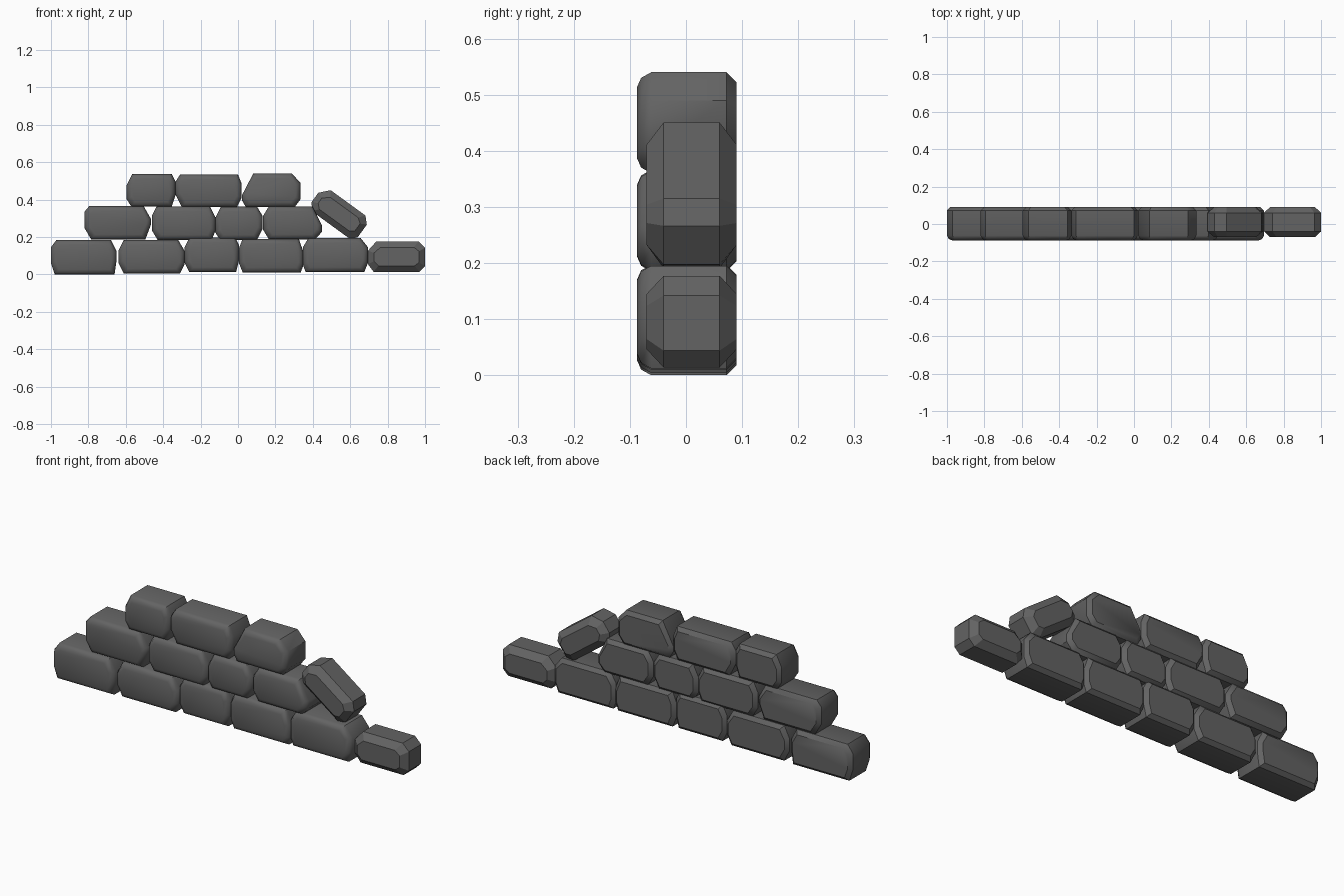
import bpy, bmesh, math
from mathutils import Matrix, Vector

if "Cube" in bpy.data.objects:
    bpy.data.objects.remove(bpy.data.objects["Cube"], do_unlink=True)

grey = bpy.data.materials.new("dark grey stone")
grey.use_nodes = True
colour = (0.125, 0.125, 0.125, 1)
grey.diffuse_color = colour
grey.node_tree.nodes["Principled BSDF"].inputs["Base Color"].default_value = colour

# Depth layers (y, inset): rounded front and chamfered back, or plain chamfers
ROUNDED = [(-.087, .026), (-.08, .01), (-.062, 0), (.072, 0), (.09, .018)]
CHIPPED = [(-.07, .032), (-.04, 0), (.06, 0), (.09, .032)]
# Corner cuts (dx, dz): bottom left, bottom right, top right, top left
WORN = [(.025, .045), (.02, .04), (.035, .06), (.03, .045)]


def stone(name, x0, x1, z0, z1, cuts=WORN, layers=ROUNDED, tilt=0):
    """Octagonal outline carried through the depth layers, with capped ends."""
    hx, hz = (x1 - x0) / 2, (z1 - z0) / 2
    outline = []
    for k, (sx, sz) in enumerate([(-1, -1), (1, -1), (1, 1), (-1, 1)]):
        dx, dz = cuts[k]
        pair = [(sx * hx, sz * (hz - dz)), (sx * (hx - dx), sz * hz)]
        outline += pair if k % 2 == 0 else pair[::-1]
    bm = bmesh.new()
    rings = [[bm.verts.new((x * (1 - i / hx), y, z * (1 - i / hz)))
              for x, z in outline] for y, i in layers]
    n = len(outline)
    for a, b in zip(rings, rings[1:]):
        for j in range(n):
            bm.faces.new((a[j], a[(j + 1) % n], b[(j + 1) % n], b[j]))
    bm.faces.new(rings[0])
    bm.faces.new(rings[-1][::-1])
    bmesh.ops.recalc_face_normals(bm, faces=bm.faces)
    centre = Vector(((x0 + x1) / 2, 0, (z0 + z1) / 2))
    bm.transform(Matrix.Translation(centre) @ Matrix.Rotation(math.radians(tilt), 4, "Y"))
    mesh = bpy.data.meshes.new(name)
    bm.to_mesh(mesh)
    bm.free()
    mesh.materials.append(grey)
    obj = bpy.data.objects.new(name, mesh)
    bpy.context.collection.objects.link(obj)
    if layers is ROUNDED:
        bpy.ops.object.select_all(action="DESELECT")
        obj.select_set(True)
        bpy.context.view_layer.objects.active = obj
        bpy.ops.object.shade_smooth_by_angle(angle=math.radians(40))
    return obj


# Bottom course
stone("bottom_stone_1", -1, -.65, 0, .185, [(.02, .06), (.01, .07), (.03, .06), (.03, .04)])
stone("bottom_stone_2", -.64, -.285, .004, .185, [(.03, .06), (.025, .05), (.035, .06), (.03, .06)])
stone("bottom_stone_3", -.285, .005, .012, .197, [(.025, .05), (.015, .06), (.02, .04), (.025, .05)])
stone("bottom_stone_4", .005, .35, .01, .19, [(.02, .05), (.015, .04), (.025, .07), (.02, .05)])
stone("bottom_stone_5", .347, .695, .012, .195, [(.015, .04), (.02, .05), (.04, .05), (.03, .05)])
# Middle course
stone("middle_stone_1", -.82, -.465, .187, .366, [(.035, .06), (.03, .08), (.04, .07), (.025, .03)])
stone("middle_stone_2", -.46, -.12, .185, .364, [(.03, .05), (.02, .05), (.03, .06), (.025, .05)])
stone("middle_stone_3", -.122, .132, .185, .362, [(.025, .04), (.03, .06), (.03, .05), (.03, .06)])
stone("middle_stone_4", .135, .448, .187, .364, [(.03, .05), (.035, .04), (.05, .1), (.03, .05)])
# Top course
stone("top_stone_1", -.595, -.335, .362, .538, [(.025, .04), (.02, .06), (.02, .04), (.03, .06)])
stone("top_stone_2", -.335, .02, .36, .534, [(.035, .07), (.025, .05), (.02, .05), (.025, .04)])
stone("top_stone_3", .022, .333, .36, .54, [(.02, .035), (.03, .04), (.045, .05), (.06, .115)])
# Small loose stones
CHIPS = [(.03, .04), (.03, .03), (.035, .035), (.045, .05)]
stone("loose_end_stone", .695, 1, .014, .177, CHIPS, CHIPPED)
stone("leaning_stone", .385, .695, .25, .4, CHIPS, CHIPPED, tilt=36)
